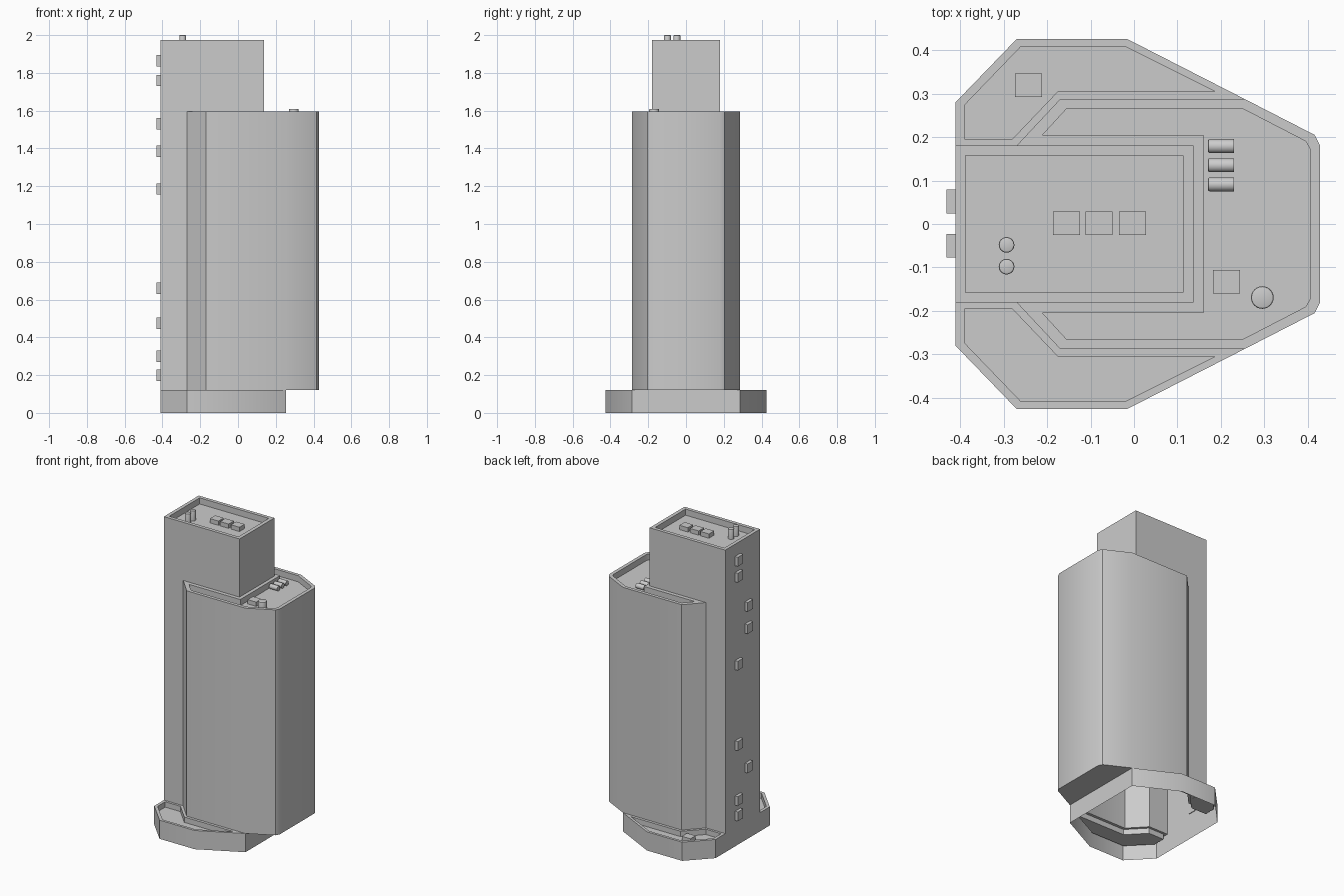
import bpy, bmesh
from math import radians, pi
from mathutils import Matrix, Vector

cube = bpy.data.objects.get("Cube")
if cube:
    bpy.data.objects.remove(cube, do_unlink=True)

grey = bpy.data.materials.new("concrete_grey")
grey.use_nodes = True
grey.diffuse_color = (0.6, 0.6, 0.6, 1)
grey.node_tree.nodes["Principled BSDF"].inputs["Base Color"].default_value = (0.6, 0.6, 0.6, 1)

BASE_TOP, TOWER_TOP, CORE_TOP = 0.122, 1.595, 1.975


def finish(name, bm, smooth=True):
    bmesh.ops.remove_doubles(bm, verts=bm.verts, dist=0.0005)
    mesh = bpy.data.meshes.new(name)
    bm.to_mesh(mesh)
    bm.free()
    mesh.materials.append(grey)
    obj = bpy.data.objects.new(name, mesh)
    bpy.context.collection.objects.link(obj)
    if smooth:
        bpy.ops.object.select_all(action='DESELECT')
        obj.select_set(True)
        bpy.context.view_layer.objects.active = obj
        bpy.ops.object.shade_smooth_by_angle(angle=radians(30))
    return obj


def flip(points):
    """Mirror an outline across y, keeping it counter-clockwise."""
    return [(x, -y) for x, y in reversed(points)]


def rect(x0, x1, y):
    return [(x0, -y), (x1, -y), (x1, y), (x0, y)]


def walls(bm, points, z0, z1, closed=True, inward=False):
    ends = points[1:] + points[:1] if closed else points[1:]
    for a, b in zip(points, ends):
        if inward:
            a, b = b, a
        bm.faces.new([bm.verts.new((*p, z)) for p, z in ((a, z0), (b, z0), (b, z1), (a, z1))])


def cap(bm, loops, z, up=True):
    """Fill a flat area; further loops are holes."""
    edges = []
    for loop in loops:
        vs = [bm.verts.new((*p, z)) for p in loop]
        edges += [bm.edges.new((vs[i - 1], vs[i])) for i in range(len(vs))]
    made = bmesh.ops.triangle_fill(bm, edges=edges, use_beauty=True, normal=(0, 0, 1))
    for face in made["geom"]:
        if isinstance(face, bmesh.types.BMFace):
            face.normal_update()
            if (face.normal.z > 0) != up:
                face.normal_flip()


def sunken_roof(bm, outer, inner, z, depth):
    cap(bm, [outer, inner], z)
    walls(bm, inner, z - depth, z, inward=True)
    cap(bm, [inner], z - depth)


def box(name, centre, size):
    bm = bmesh.new()
    bmesh.ops.create_cube(bm, size=1, matrix=Matrix.Translation(centre) @ Matrix.Diagonal((*size, 1)))
    finish(name, bm, False)


def cylinder(name, centre, radius, length, axis='Z', bevel=0.004):
    bm = bmesh.new()
    bmesh.ops.create_cone(bm, cap_ends=True, segments=24, radius1=radius,
                          radius2=radius, depth=length)
    # Soften the upper rim
    rim = [e for e in bm.edges if all(v.co.z > 0 for v in e.verts)]
    bmesh.ops.bevel(bm, geom=rim, offset=bevel, segments=2, affect='EDGES', profile=0.5)
    if axis == 'X':
        bmesh.ops.rotate(bm, verts=bm.verts, matrix=Matrix.Rotation(-pi / 2, 3, 'Y'))
    bmesh.ops.translate(bm, verts=bm.verts, vec=Vector(centre))
    finish(name, bm)


# Podium: open underneath, with a sunken terrace on each side
half = [(-0.41, -0.28), (-0.27, -0.425), (-0.015, -0.425), (0.255, -0.287)]
wing = half + [(-0.17, -0.287), (-0.27, -0.18), (-0.41, -0.18)]
terrace = [(-0.39, -0.273), (-0.26, -0.408), (-0.02, -0.408), (0.185, -0.305),
           (-0.175, -0.305), (-0.28, -0.195), (-0.39, -0.195)]
bm = bmesh.new()
walls(bm, half + flip(half), 0, BASE_TOP)
for turn in (list, flip):
    sunken_roof(bm, turn(wing), turn(terrace), BASE_TOP, 0.035)
finish("podium", bm)

# Main tower: wraps round the core, overhangs the podium
side = [(-0.27, -0.18), (-0.17, -0.287), (0.255, -0.287), (0.415, -0.205), (0.428, -0.18)]
outline = side + flip(side)
gutter = [(0.16, -0.205), (-0.21, -0.205), (-0.155, -0.265), (0.25, -0.265),
          (0.395, -0.19), (0.405, -0.172)]
core_end = [(0.137, 0.18), (0.137, -0.18)]
bm = bmesh.new()
walls(bm, outline, BASE_TOP, TOWER_TOP, closed=False)
cap(bm, [side[2:] + flip(side[2:])], BASE_TOP, up=False)
sunken_roof(bm, outline + core_end, gutter + flip(gutter), TOWER_TOP, 0.04)
finish("main_tower", bm)

# Core: rear strip beside the tower, then the full block above it
rear = [(-0.27, 0.18), (-0.41, 0.18), (-0.41, -0.18), (-0.27, -0.18)]
block = rect(-0.41, 0.137, 0.18)
bm = bmesh.new()
walls(bm, rear, BASE_TOP, TOWER_TOP, closed=False)
walls(bm, block, TOWER_TOP, CORE_TOP)
sunken_roof(bm, block, rect(-0.387, 0.113, 0.157), CORE_TOP, 0.04)
finish("core_block", bm)

# Units on the rear wall
left, right = 0.052, -0.05
for y, heights in ((left, (1.865, 1.76, 1.185, 0.66, 0.3, 0.2)), (right, (1.53, 1.385, 0.475))):
    for z in heights:
        box("wall_unit", (-0.418, y, z), (0.025, 0.055, 0.06))

# Rooftop boxes
for x in (-0.155, -0.081, -0.003):
    box("roof_box", (x, 0.002, CORE_TOP - 0.027), (0.062, 0.054, 0.03))
box("tower_roof_box", (0.213, -0.133, TOWER_TOP - 0.027), (0.062, 0.054, 0.03))
box("terrace_box", (-0.243, 0.319, BASE_TOP - 0.022), (0.062, 0.054, 0.03))

# Vent pipes and tanks
for y in (-0.048, -0.098):
    cylinder("vent_pipe", (-0.293, y, CORE_TOP - 0.008), 0.018, 0.066)
cylinder("tower_vent", (0.295, -0.169, TOWER_TOP - 0.013), 0.026, 0.056)
for y in (0.179, 0.135, 0.091):
    cylinder("tank", (0.2, y, TOWER_TOP - 0.022), 0.016, 0.06, 'X')
